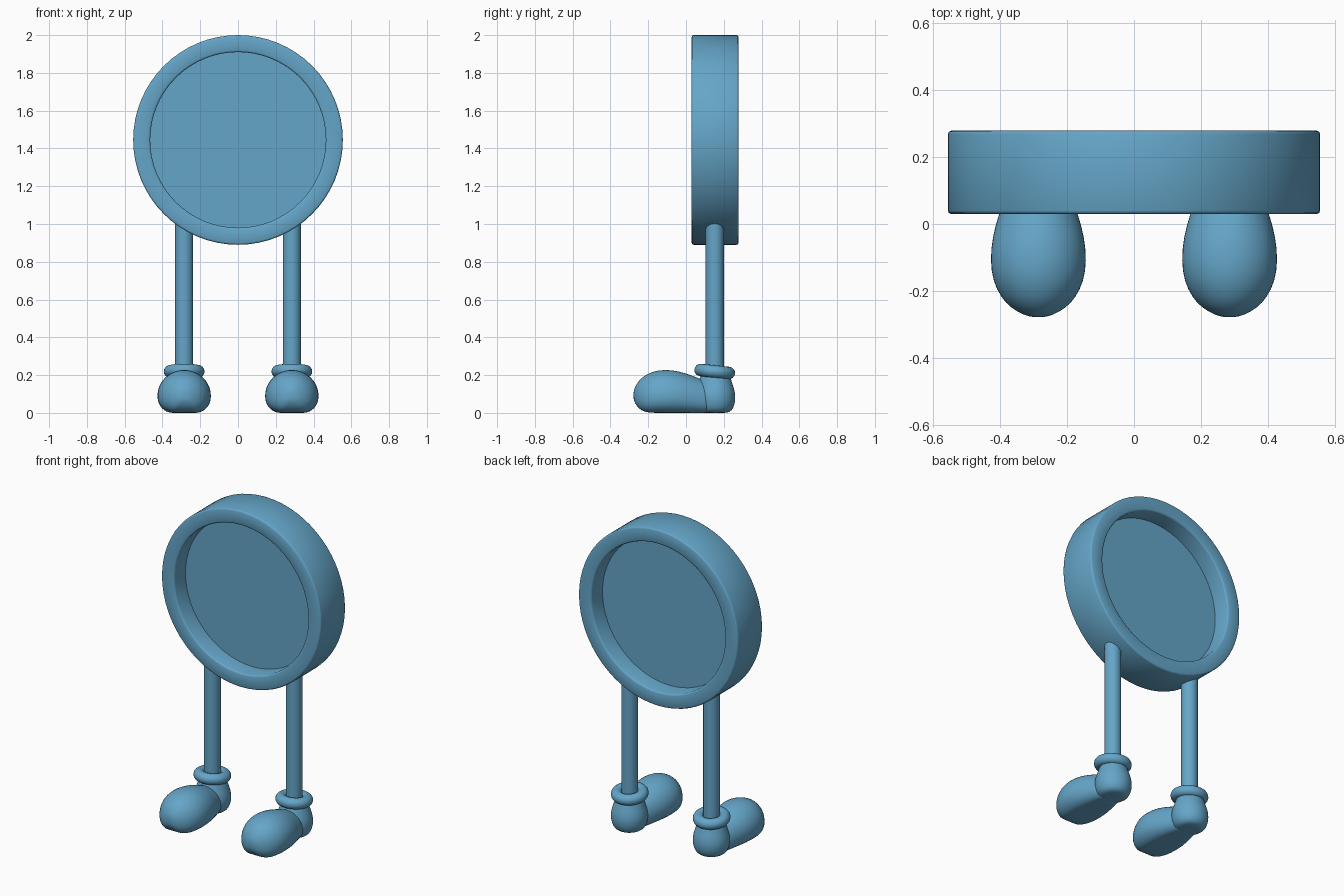
import bpy, math
from mathutils import Matrix, Vector

if "Cube" in bpy.data.objects:
    bpy.data.objects.remove(bpy.data.objects["Cube"])

BLUE = bpy.data.materials.new("blue")
BLUE.diffuse_color = (0.13, 0.38, 0.58, 1)
BLUE.use_nodes = True
BLUE.node_tree.nodes["Principled BSDF"].inputs["Base Color"].default_value = BLUE.diffuse_color
LEG_X, LEG_Y = 0.285, 0.152


def make(name, verts, faces, mirror=False, subsurf=0, angle=40):
    mesh = bpy.data.meshes.new(name)
    mesh.from_pydata(verts, [], faces)
    mesh.materials.append(BLUE)
    ob = bpy.data.objects.new(name, mesh)
    bpy.context.collection.objects.link(ob)
    if subsurf:
        m = ob.modifiers.new("smooth", 'SUBSURF')
        m.levels = m.render_levels = subsurf
    if mirror:
        ob.modifiers.new("mirror", 'MIRROR')
    bpy.ops.object.select_all(action='DESELECT')
    bpy.context.view_layer.objects.active = ob
    ob.select_set(True)
    bpy.ops.object.shade_smooth_by_angle(angle=math.radians(angle))
    return ob


def skin(rings, loop=False, caps=True):
    """Join equal-sized rings of points with quads."""
    n, k = len(rings[0]), len(rings)
    verts = [p for r in rings for p in r]
    faces = []
    for i in range(k if loop else k - 1):
        a, b = i * n, (i + 1) % k * n
        faces += [(a + j, a + (j + 1) % n, b + (j + 1) % n, b + j) for j in range(n)]
    if caps and not loop:
        faces += [tuple(range(n))[::-1], tuple(range((k - 1) * n, k * n))]
    return verts, faces


def lathe(profile, matrix, segs, loop=False):
    """Revolve (radius, height) points about the local z axis."""
    angles = [2 * math.pi * j / segs for j in range(segs)]
    return skin([[matrix @ Vector((r * math.cos(a), r * math.sin(a), h)) for a in angles]
                 for r, h in profile], loop)


# Round frame, with small bevels, and the recessed disc
disc_mat = Matrix.Translation((0, 0.154, 1.445)) @ Matrix.Rotation(math.radians(90), 4, 'X')
R, r, h, b = 0.555, 0.465, 0.124, 0.01
frame = [(r, -h + b), (r + 0.3 * b, -h + 0.3 * b), (r + b, -h), (R - b, -h),
         (R - 0.3 * b, -h + 0.3 * b), (R, -h + b)]
frame += [(rad, -z) for rad, z in reversed(frame)]
make("round_frame", *lathe(frame, disc_mat, 64, loop=True), angle=50)
make("disc_panel", *lathe([(r + 0.01, -0.012), (r + 0.01, 0.012)], disc_mat, 64))

# Legs
foot_mat = Matrix.Translation((LEG_X, LEG_Y, 0))
make("legs", *lathe([(0.048, 0.15), (0.048, 1.015)], foot_mat, 32), mirror=True)

# Ankle cuffs, tipped slightly up at the front
cuff_mat = (Matrix.Translation((LEG_X, LEG_Y, 0.219))
            @ Matrix.Rotation(math.radians(-6), 4, 'X'))
cuff = [(0.075 + 0.033 * math.cos(t), 0.033 * math.sin(t))
        for t in [2 * math.pi * i / 16 for i in range(16)]]
make("ankle_cuffs", *lathe(cuff, cuff_mat, 40, loop=True), mirror=True)

# Heels
heel = [(0.03, 0.0), (0.065, 0.0), (0.088, 0.012), (0.102, 0.04), (0.108, 0.08),
        (0.104, 0.115), (0.093, 0.15), (0.082, 0.18), (0.075, 0.215)]
make("shoe_heels", *lathe(heel, Matrix.Translation((LEG_X, 0.155, 0)), 32),
     mirror=True, subsurf=1)

# Toes: flat-bottomed sections along y as (y, half width, bottom, top)
stations = [(-0.278, 0.018, 0.075, 0.112), (-0.271, 0.045, 0.052, 0.138),
            (-0.25, 0.083, 0.022, 0.172), (-0.22, 0.112, 0.004, 0.200),
            (-0.17, 0.137, 0.0, 0.223), (-0.11, 0.145, 0.0, 0.231),
            (-0.04, 0.139, 0.0, 0.223), (0.03, 0.119, 0.0, 0.200),
            (0.09, 0.097, 0.0, 0.175), (0.16, 0.08, 0.0, 0.15)]


def section(y, w, lo, hi, n=24):
    mid, pts = lo + 0.4 * (hi - lo), []
    for j in range(n):
        c, s = math.cos(2 * math.pi * j / n), math.sin(2 * math.pi * j / n)
        if s >= 0:
            pts.append((LEG_X + w * c, y, mid + (hi - mid) * s))
        else:
            pts.append((LEG_X + w * math.copysign(abs(c) ** 0.8, c), y,
                        mid - (mid - lo) * min(1, 1.12 * abs(s) ** 0.85)))
    return pts


make("shoe_toes", *skin([section(*s) for s in stations]), mirror=True, subsurf=1)
